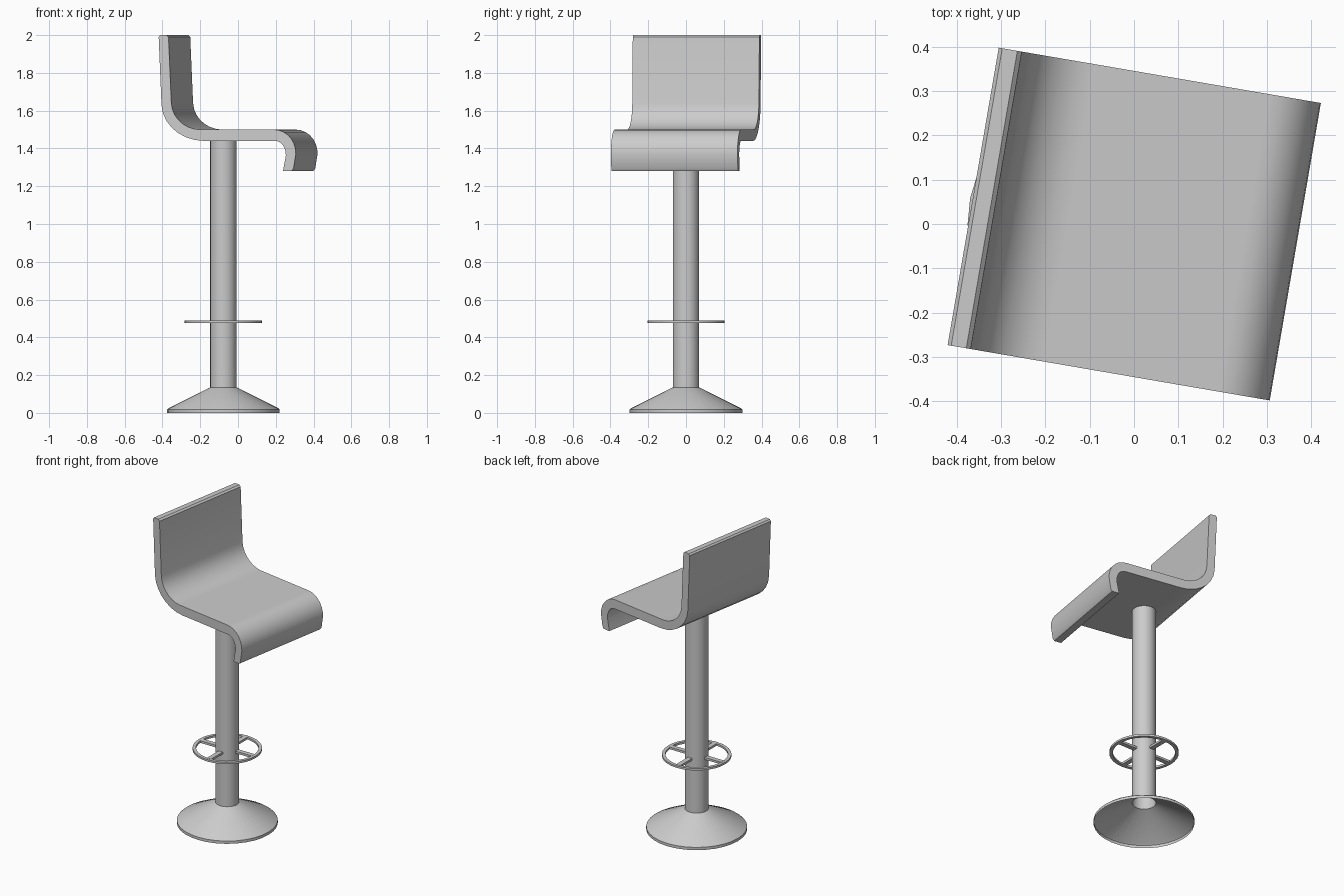
import bpy, bmesh, math
from mathutils import Vector, Matrix

if "Cube" in bpy.data.objects:
    bpy.data.objects.remove(bpy.data.objects["Cube"])

CX = -0.077  # pedestal axis


def finish(name, bm, angle=35):
    bmesh.ops.recalc_face_normals(bm, faces=bm.faces)
    me = bpy.data.meshes.new(name)
    bm.to_mesh(me)
    bm.free()
    ob = bpy.data.objects.new(name, me)
    bpy.context.collection.objects.link(ob)
    bpy.ops.object.select_all(action='DESELECT')
    ob.select_set(True)
    bpy.context.view_layer.objects.active = ob
    bpy.ops.object.shade_smooth_by_angle(angle=math.radians(angle))
    return ob


def lathe(name, profile, n=32, closed=False):
    bm = bmesh.new()
    rings = [[bm.verts.new((CX + r * math.cos(2 * math.pi * i / n),
                            r * math.sin(2 * math.pi * i / n), z))
              for i in range(n)] for r, z in profile]
    pairs = list(zip(rings, rings[1:]))
    if closed:
        pairs.append((rings[-1], rings[0]))
    for a, b in pairs:
        for i in range(n):
            j = (i + 1) % n
            bm.faces.new((a[i], a[j], b[j], b[i]))
    return finish(name, bm)


def corner(a, c, b, n=7, k=0.55):
    """Rounded corner from a to b, pulled towards c."""
    a, b, c = Vector(a), Vector(b), Vector(c)
    p, q = a.lerp(c, k), b.lerp(c, k)
    pts = []
    for i in range(n + 1):
        t = i / n
        s = 1 - t
        pts.append(a * s**3 + p * 3 * s * s * t + q * 3 * s * t * t + b * t**3)
    return pts


# Pedestal: hollow flared base, column, foot ring
lathe("base", [(0.298, 0), (0.298, 0.018), (0.29, 0.025), (0.07, 0.135)])
lathe("column", [(0.07, 0.135), (0.07, 1.445)])
lathe("foot_ring", [(0.205, 0.475), (0.205, 0.488), (0.185, 0.488), (0.185, 0.475)],
      closed=True)

# Four spokes joining the foot ring to the column
bm = bmesh.new()
for i in range(4):
    m = (Matrix.Translation((CX, 0, 0.482)) @ Matrix.Rotation(i * math.pi / 2, 4, 'Z')
         @ Matrix.Translation((0.127, 0, 0)) @ Matrix.Diagonal((0.125, 0.03, 0.014, 1)))
    bmesh.ops.create_cube(bm, size=1, matrix=m)
finish("foot_ring_spokes", bm)

# Seat: bent-sheet side profile (near edge as seen from the front), extruded across
outline = [(-0.42, 1.99), (-0.412, 2.0), (-0.378, 2.0), (-0.368, 1.99)]
outline += corner((-0.353, 1.64), (-0.347, 1.5), (-0.20, 1.5))
outline += corner((0.19, 1.5), (0.31, 1.5), (0.306, 1.37))
outline += [(0.294, 1.295), (0.284, 1.28), (0.238, 1.28)]
outline += corner((0.253, 1.36), (0.258, 1.44), (0.195, 1.44))
outline += corner((-0.18, 1.44), (-0.397, 1.44), (-0.405, 1.63))

tilt = math.radians(9.75)
half = 0.34
bm = bmesh.new()
sides = [[bm.verts.new(((x + half * math.sin(tilt)) / math.cos(tilt), y, z))
          for x, z in outline] for y in (-half, half)]
for s in sides:
    bm.faces.new(s)
n = len(outline)
for i in range(n):
    j = (i + 1) % n
    bm.faces.new((sides[0][i], sides[0][j], sides[1][j], sides[1][i]))
bmesh.ops.transform(bm, matrix=Matrix.Rotation(-tilt, 4, 'Z'), verts=bm.verts)
finish("seat", bm)
